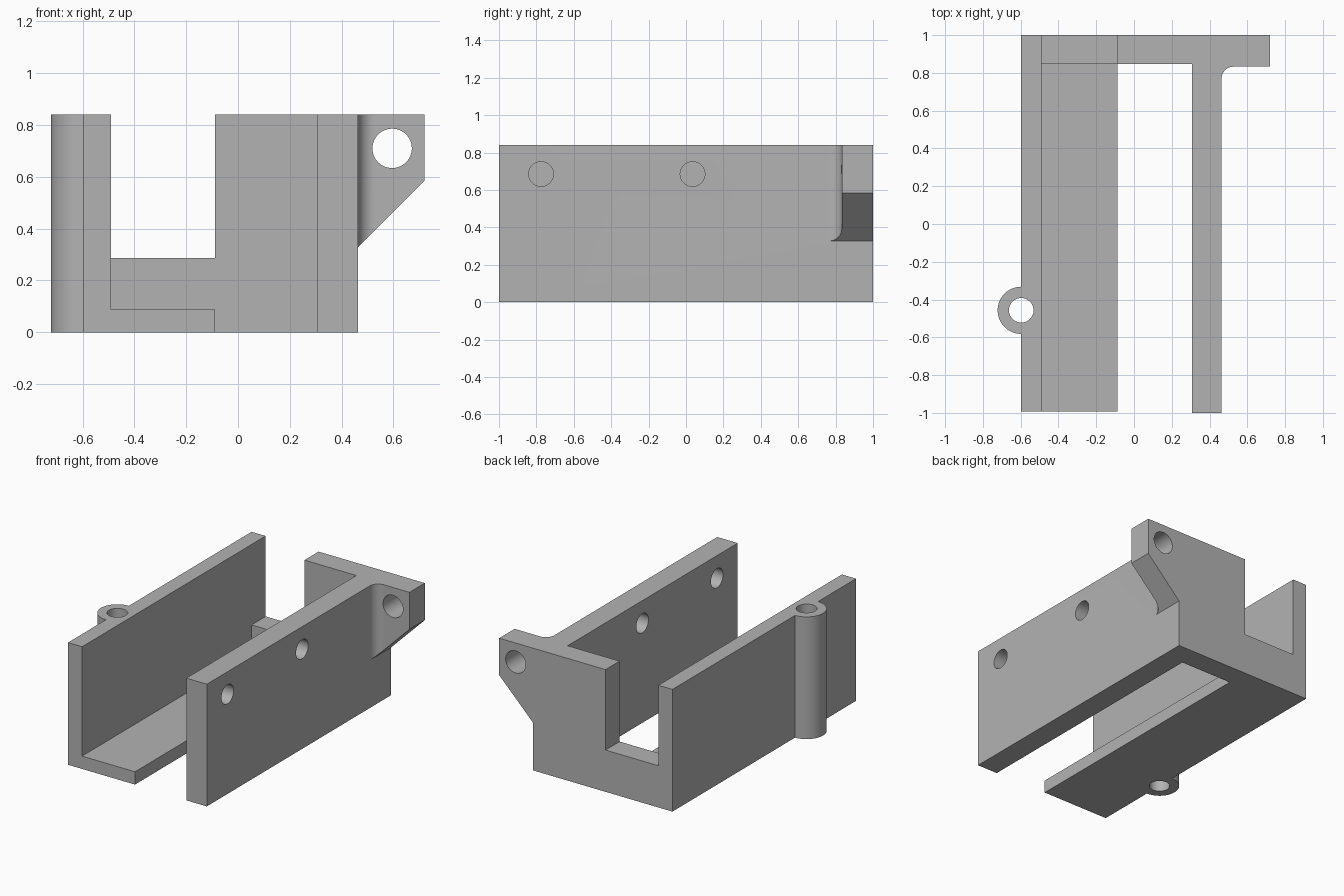
import bpy, bmesh
from math import cos, sin, radians, pi
from mathutils import Matrix, Vector

cube = bpy.data.objects.get("Cube")
if cube:
    bpy.data.objects.remove(cube)

grey = bpy.data.materials.new("plain grey")
grey.use_nodes = True
GREY = (0.45, 0.45, 0.45, 1)
grey.diffuse_color = GREY
grey.node_tree.nodes["Principled BSDF"].inputs["Base Color"].default_value = GREY


def finish(name, bm):
    bmesh.ops.recalc_face_normals(bm, faces=bm.faces)
    mesh = bpy.data.meshes.new(name)
    bm.to_mesh(mesh)
    bm.free()
    mesh.materials.append(grey)
    obj = bpy.data.objects.new(name, mesh)
    bpy.context.collection.objects.link(obj)
    return obj


def prism(points, axis, lo, hi):
    """Extrude a profile along y (points are x, z) or z (points are x, y)."""
    bm = bmesh.new()
    place = (lambda a, b: (a, lo, b)) if axis == "Y" else (lambda a, b: (a, b, lo))
    face = bm.faces.new([bm.verts.new(place(*p)) for p in points])
    new = bmesh.ops.extrude_face_region(bm, geom=[face])["geom"]
    step = Vector((0, hi - lo, 0) if axis == "Y" else (0, 0, hi - lo))
    bmesh.ops.translate(bm, vec=step, verts=[v for v in new if isinstance(v, bmesh.types.BMVert)])
    return bm


def arc(cx, cy, r, start, end, n):
    angles = [radians(start + (end - start) * i / n) for i in range(n + 1)]
    return [(cx + r * cos(a), cy + r * sin(a)) for a in angles]


def rod(name, centre, r, length, axis):
    bm = bmesh.new()
    turn = {"X": Matrix.Rotation(pi / 2, 4, "Y"), "Y": Matrix.Rotation(pi / 2, 4, "X"),
            "Z": Matrix.Identity(4)}[axis]
    bmesh.ops.create_cone(bm, cap_ends=True, segments=64, radius1=r, radius2=r,
                          depth=length, matrix=Matrix.Translation(centre) @ turn)
    obj = finish(name, bm)
    obj.hide_render = True
    return obj


def combine(target, other, operation):
    mod = target.modifiers.new(operation.lower(), "BOOLEAN")
    mod.operation, mod.solver, mod.object = operation, "EXACT", other
    bpy.context.view_layer.objects.active = target
    bpy.ops.object.modifier_apply(modifier=mod.name)
    bpy.data.objects.remove(other)


# Main dimensions
H = 0.84
LEFT, INNER, SLOT = -0.597, -0.49, -0.088
WALL_IN, WALL_OUT, EAR_END = 0.307, 0.463, 0.72
FLOOR, SILL, END_Y, EAR_Y = 0.088, 0.287, 0.847, 0.833

# End plate with the open notch
body = finish("bracket_body", prism(
    [(LEFT, 0), (WALL_OUT, 0), (WALL_OUT, H), (SLOT, H), (SLOT, SILL), (INNER, SILL),
     (INNER, H), (LEFT, H)], "Y", END_Y, 1))

# L-shaped channel: thin side wall and floor
channel = finish("channel", prism(
    [(LEFT, 0), (SLOT, 0), (SLOT, FLOOR), (INNER, FLOOR), (INNER, H), (LEFT, H)],
    "Y", -0.993, 0.9))

# Thick side wall
thick_wall = finish("thick_wall", prism(
    [(WALL_IN, 0), (WALL_OUT, 0), (WALL_OUT, H), (WALL_IN, H)], "Y", -1, 0.9))

# Mounting ear: filleted plan, sliced underneath at 45 degrees
R = 0.065
plan = [(WALL_OUT - 0.05, 1), (WALL_OUT - 0.05, EAR_Y - R)]
plan += arc(WALL_OUT + R, EAR_Y - R, R, 180, 90, 16)
plan += [(EAR_END, EAR_Y), (EAR_END, 1)]
ear_mesh = prism(plan, "Z", 0.1, H)
cut = bmesh.ops.bisect_plane(
    ear_mesh, geom=ear_mesh.verts[:] + ear_mesh.edges[:] + ear_mesh.faces[:],
    plane_co=(WALL_OUT, 0, 0.328), plane_no=(1, 0, -1), clear_outer=True)
bmesh.ops.holes_fill(ear_mesh, edges=[e for e in cut["geom_cut"] if isinstance(e, bmesh.types.BMEdge)])
ear = finish("mounting_ear", ear_mesh)

# Half-round hinge barrel on the thin wall
PIN_Y = -0.457
barrel = finish("hinge_barrel", prism(
    arc(LEFT, PIN_Y, 0.125, 90, 270, 32) + [(LEFT + 0.03, PIN_Y - 0.125), (LEFT + 0.03, PIN_Y + 0.125)],
    "Z", 0, H))

for part in (channel, thick_wall, ear, barrel):
    combine(body, part, "UNION")

# Drilled holes: hinge pin, ear and two through the thick wall
holes = [rod("pin_hole", (LEFT, PIN_Y, H / 2), 0.065, 2, "Z"),
         rod("ear_hole", (0.595, 0.9, 0.71), 0.076, 0.6, "Y")]
holes += [rod("wall_hole", (0.385, y, 0.685), 0.066, 0.4, "X") for y in (-0.775, 0.035)]
for hole in holes:
    combine(body, hole, "DIFFERENCE")

bpy.ops.object.select_all(action="DESELECT")
body.select_set(True)
bpy.context.view_layer.objects.active = body
bpy.ops.object.shade_smooth_by_angle(angle=radians(30))
